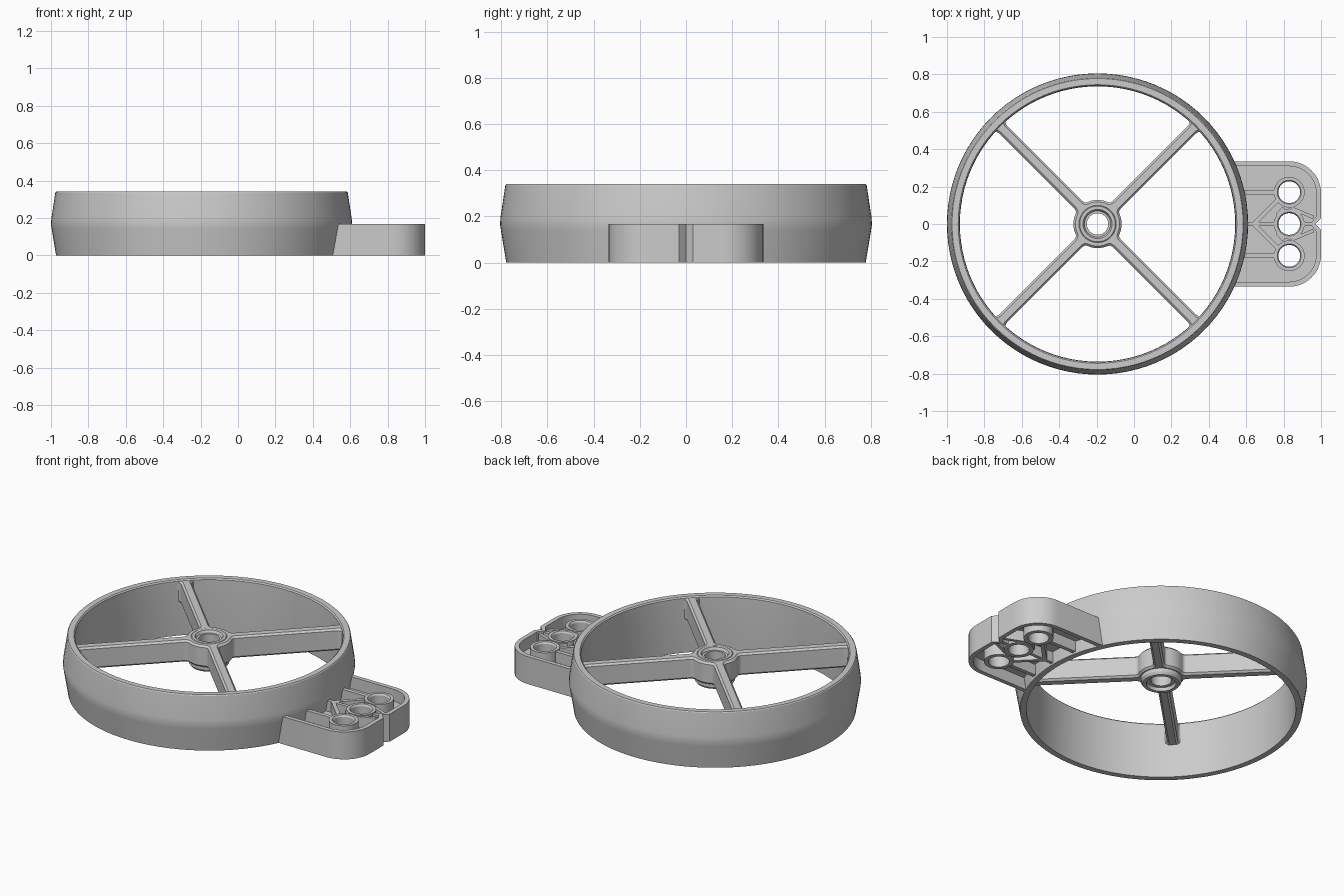
import bpy, bmesh
from math import sin, cos, pi, atan2, sqrt, radians, hypot

if "Cube" in bpy.data.objects:
    bpy.data.objects.remove(bpy.data.objects["Cube"])

CX = -0.195  # wheel centre on x


def finish(ob):
    bpy.ops.object.select_all(action='DESELECT')
    ob.select_set(True)
    bpy.context.view_layer.objects.active = ob
    if ob.type == 'CURVE':
        bpy.ops.object.convert(target='MESH')
        ob = bpy.context.view_layer.objects.active
    bpy.ops.object.shade_smooth_by_angle(angle=radians(25))
    return ob


def lathe(name, profile, n, x=0, y=0):
    """Revolve a closed (radius, z) profile."""
    bm = bmesh.new()
    rings = [[bm.verts.new((x + r * cos(2 * pi * i / n), y + r * sin(2 * pi * i / n), z))
              for r, z in profile] for i in range(n)]
    m = len(profile)
    for i in range(n):
        a, b = rings[i], rings[(i + 1) % n]
        for j in range(m):
            k = (j + 1) % m
            bm.faces.new((a[j], b[j], b[k], a[k]))
    bmesh.ops.recalc_face_normals(bm, faces=bm.faces)
    me = bpy.data.meshes.new(name)
    bm.to_mesh(me)
    bm.free()
    ob = bpy.data.objects.new(name, me)
    bpy.context.collection.objects.link(ob)
    return finish(ob)


def plate(name, loops, z0, z1, chamfer=0.0):
    """Filled flat outline with holes, extruded from z0 to z1."""
    cu = bpy.data.curves.new(name, 'CURVE')
    cu.dimensions = '2D'
    cu.fill_mode = 'BOTH'
    cu.extrude = (z1 - z0) / 2 - chamfer
    cu.bevel_depth = chamfer
    cu.bevel_resolution = 0
    for pts in loops:
        s = cu.splines.new('POLY')
        s.points.add(len(pts) - 1)
        for p, (x, y) in zip(s.points, pts):
            p.co = (x, y, 0, 1)
        s.use_cyclic_u = True
    ob = bpy.data.objects.new(name, cu)
    ob.location.z = (z0 + z1) / 2
    bpy.context.collection.objects.link(ob)
    return finish(ob)


def arc(cx, cy, r, a0, a1, n):
    return [(cx + r * cos(a0 + (a1 - a0) * i / n), cy + r * sin(a0 + (a1 - a0) * i / n))
            for i in range(n + 1)]


def circle(x, y, r, n=32):
    return arc(x, y, r, 0, 2 * pi, n)[:-1]


def rib(name, a, b, w, z0, z1):
    dx, dy = b[0] - a[0], b[1] - a[1]
    d = hypot(dx, dy)
    nx, ny = -dy / d * w / 2, dx / d * w / 2
    plate(name, [[(a[0] + nx, a[1] + ny), (a[0] - nx, a[1] - ny),
                  (b[0] - nx, b[1] - ny), (b[0] + nx, b[1] + ny)]], z0, z1)


# Crowned rim
lathe("rim", [(0.743, 0), (0.778, 0), (0.801, 0.14), (0.805, 0.165), (0.803, 0.195),
              (0.782, 0.335), (0.778, 0.34), (0.745, 0.34), (0.738, 0.333), (0.736, 0.20)], 96, CX)

# Hub with stepped bore
lathe("hub", [(0.057, 0.185), (0.078, 0.185), (0.082, 0.165), (0.102, 0.165), (0.112, 0.18),
              (0.112, 0.315), (0.095, 0.335), (0.078, 0.335), (0.07, 0.32), (0.057, 0.32)], 48, CX)


# Opening between two spokes, with filleted corners
def opening(rot, h=0.019, R=0.752, r=0.118, f=0.035):
    u1 = sqrt((R - f) ** 2 - (h + f) ** 2)
    u0 = sqrt((r + f) ** 2 - (h + f) ** 2)
    t1, t0 = atan2(h + f, u1), atan2(h + f, u0)
    half = arc(0, 0, R, pi / 4, t1, 14)
    half += arc(u1, h + f, f, t1, -pi / 2, 6)[1:]
    half += arc(u0, h + f, f, -pi / 2, t0 - pi, 5)
    half += arc(0, 0, r, t0, pi / 4, 3)[1:]
    pts = half + [(y, x) for x, y in half[-2:0:-1]]
    return [(CX + x * cos(rot) - y * sin(rot), x * sin(rot) + y * cos(rot)) for x, y in pts]


# Four spokes
plate("spokes", [circle(CX, 0, 0.768, 96), circle(CX, 0, 0.1, 48)]
      + [opening(pi / 4 + k * pi / 2) for k in range(4)], 0.20, 0.333, 0.011)


# Tab outline: rounded far corners, notch, inner edge following the rim
def tab_outline(inset, rim_r):
    hy, x1, c = 0.335 - inset, 1.0 - inset, 0.17 - inset
    a = math_a = atan2(hy, sqrt(rim_r ** 2 - hy ** 2))
    pts = arc(CX, 0, rim_r, a, -a, 16)
    pts += arc(x1 - c, -hy + c, c, -pi / 2, 0, 12)
    pts += [(x1, -0.03 - inset * 0.4), (x1 - 0.03, 0), (x1, 0.03 + inset * 0.4)]
    pts += arc(x1 - c, hy - c, c, 0, pi / 2, 12)
    return pts


HX, HOLES = 0.83, (-0.17, 0, 0.17)
plate("tab_wall", [tab_outline(0, 0.765), tab_outline(0.026, 0.775)], 0, 0.167)
plate("tab_web", [tab_outline(0.01, 0.77)] + [circle(HX, y, 0.06) for y in HOLES], 0.07, 0.095)

# Hole bosses
for y in HOLES:
    lathe("hole_boss", [(0.058, 0), (0.082, 0), (0.082, 0.165), (0.064, 0.165), (0.058, 0.155)], 32, HX, y)

# Stiffening ribs
rib("centre_rib", (0.59, 0), (0.755, 0), 0.02, 0.005, 0.16)
rib("notch_rib", (0.905, 0), (0.96, 0), 0.02, 0.005, 0.16)
for s in (-1, 1):
    rib("side_rib", (0.575, 0.17 * s), (0.755, 0.17 * s), 0.024, 0.005, 0.16)
    rib("chevron_rib", (0.64, 0), (0.768, 0.128 * s), 0.022, 0.005, 0.16)
    rib("cross_rib", (0.765, 0.05 * s), (0.80, 0.085 * s), 0.018, 0.005, 0.16)
    rib("outer_rib", (0.84, 0.085 * s), (0.96, 0.035 * s), 0.018, 0.005, 0.16)
